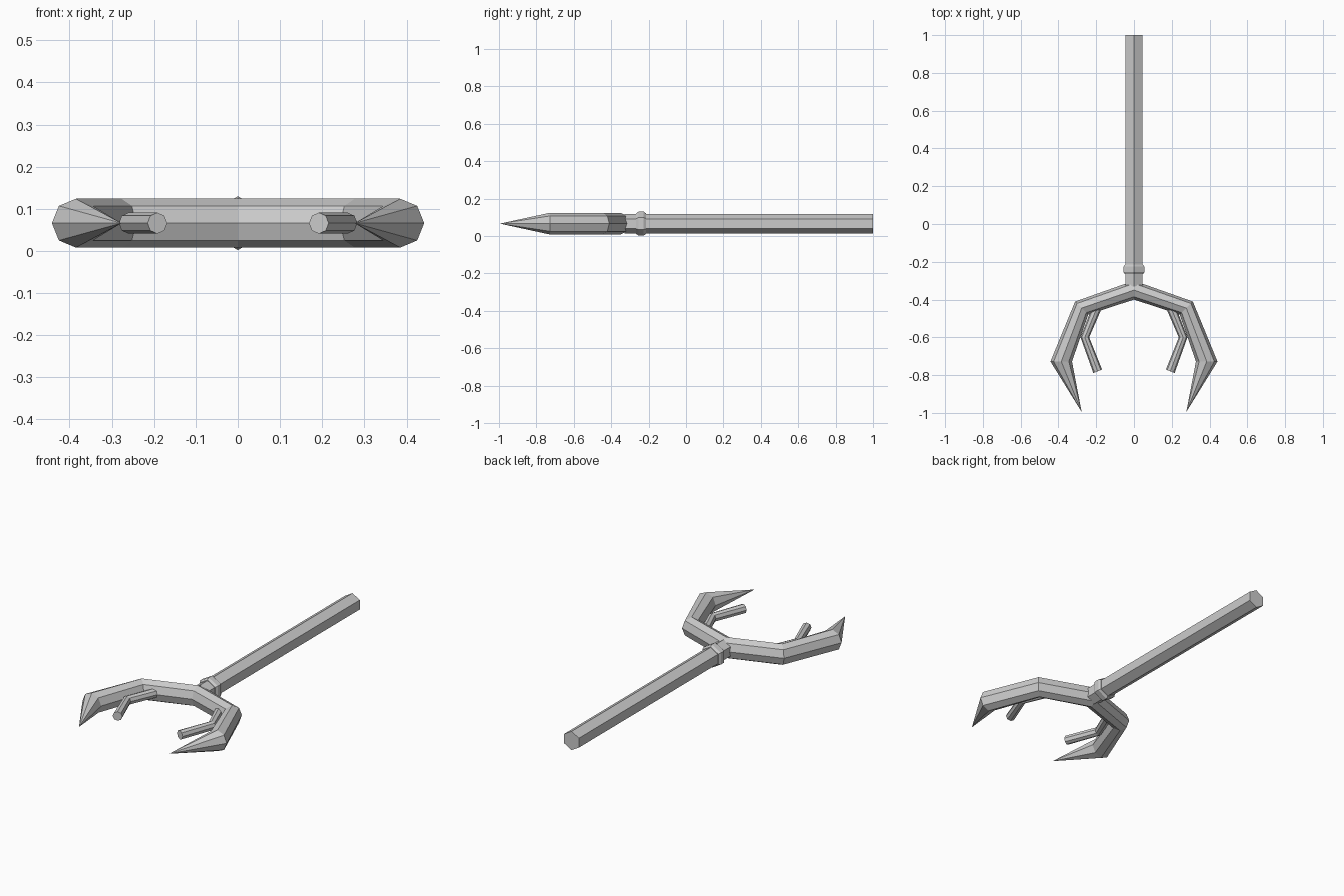
import bpy, bmesh, math

if "Cube" in bpy.data.objects:
    bpy.data.objects.remove(bpy.data.objects["Cube"])

ZC = 0.066


def finish(name, bm, mirror=False):
    bmesh.ops.remove_doubles(bm, verts=bm.verts, dist=0.0005)
    bmesh.ops.recalc_face_normals(bm, faces=bm.faces)
    me = bpy.data.meshes.new(name)
    bm.to_mesh(me)
    bm.free()
    ob = bpy.data.objects.new(name, me)
    bpy.context.collection.objects.link(ob)
    if mirror:
        m = ob.modifiers.new("Mirror", 'MIRROR')
        m.use_axis = (True, False, False)
        m.merge_threshold = 0.001
    return ob


def sweep(name, stations, sides, cap_start=True, cap_end=True, mirror=False):
    """stations: (x, y, across angle in degrees, half width, half height)"""
    bm = bmesh.new()
    rings = []
    for x, y, ang, w, h in stations:
        a = math.radians(ang)
        ring = []
        for i in range(sides):
            t = math.pi / 2 + 2 * math.pi * i / sides  # a corner points up
            u = w * math.cos(t)
            ring.append(bm.verts.new((x + u * math.cos(a), y + u * math.sin(a),
                                      ZC + h * math.sin(t))))
        rings.append(ring)
    for r0, r1 in zip(rings, rings[1:]):
        for i in range(sides):
            j = (i + 1) % sides
            bm.faces.new((r0[i], r0[j], r1[j], r1[i]))
    if cap_start:
        bm.faces.new(rings[0])
    if cap_end:
        bm.faces.new(rings[-1])
    return finish(name, bm, mirror)


# Hexagonal handle
sweep("shaft", [(0, 1.0, 0, 0.052, 0.052), (0, -0.33, 0, 0.052, 0.052)], 6)

# Bevelled hexagonal collar
sweep("collar", [(0, y, 0, r, r) for y, r in
                 ((-0.214, 0.055), (-0.226, 0.064), (-0.254, 0.064), (-0.266, 0.055))], 6)

# Octagonal claw arms ending in points
sweep("claw", [(0, -0.35, 90, 0.05, 0.058),
               (0.277, -0.445, 45, 0.049, 0.058),
               (0.385, -0.728, 0, 0.057, 0.058),
               (0.277, -0.995, 0, 0, 0)], 8,
      cap_start=False, cap_end=False, mirror=True)

# Small bent inner prongs
sweep("inner_prong", [(0.195, -0.44, 22, 0.025, 0.025),
                      (0.26, -0.60, 0, 0.023, 0.025),
                      (0.192, -0.78, -22, 0.025, 0.025)], 8, mirror=True)
